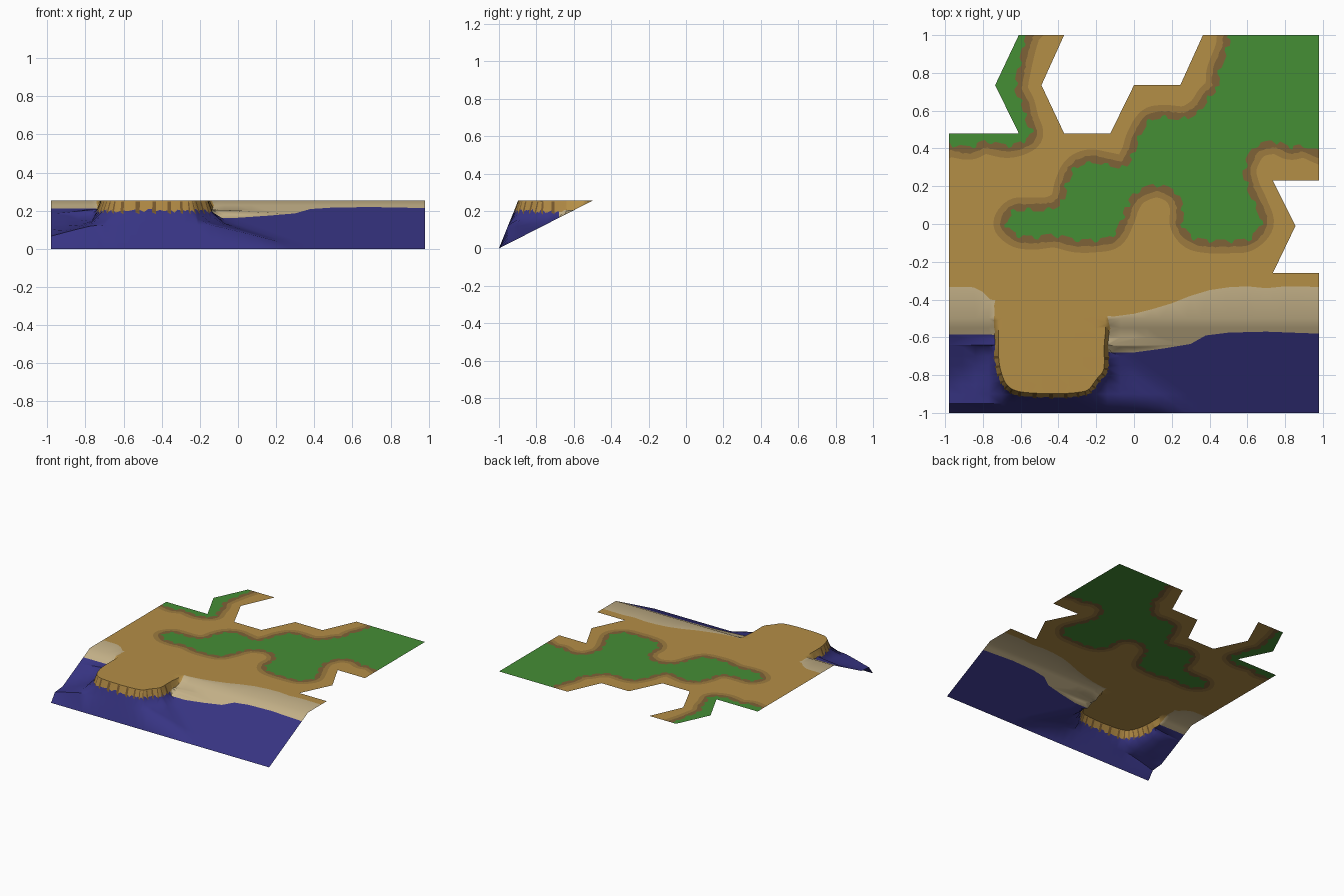
import bpy
import bmesh
import random
from mathutils import Vector
from mathutils.geometry import delaunay_2d_cdt, intersect_point_line

random.seed(4)
if "Cube" in bpy.data.objects:
    bpy.data.objects.remove(bpy.data.objects["Cube"], do_unlink=True)

TOP = .255

# Flat colours
PALETTE = {
    "tan_earth": (180, 142, 70), "pale_sand": (196, 177, 136),
    "blue_water": (55, 52, 131), "cream_rock": (222, 190, 124),
    "cliff_rock": (172, 134, 66), "cliff_crack": (116, 86, 44),
    "mid_brown": (157, 123, 63), "dark_brown": (126, 98, 55),
    "green_grass": (69, 142, 53),
}
NAMES = list(PALETTE)


def make_material(name):
    colour = [((c / 255 + .055) / 1.055) ** 2.4 for c in PALETTE[name]] + [1]
    mat = bpy.data.materials.new(name)
    mat.use_nodes = True
    mat.diffuse_color = colour
    mat.node_tree.nodes["Principled BSDF"].inputs["Base Color"].default_value = colour
    return mat


# Curve helpers
def smooth_loop(points, steps=6):
    pts = [Vector(p) for p in points]
    n = len(pts)
    out = []
    for i in range(n):
        a, b, c, d = (pts[(i + k) % n] for k in (-1, 0, 1, 2))
        for s in range(steps):
            t = s / steps
            out.append(b + ((c - a) * t + (2 * a - 5 * b + 4 * c - d) * t ** 2
                            + (3 * b - a - 3 * c + d) * t ** 3) / 2)
    area = sum(p.cross(out[i - 1]) for i, p in enumerate(out))
    return out if area < 0 else out[::-1]


def shifted(loop, i, amount):
    n = len(loop)
    t = (loop[(i + 1) % n] - loop[i - 1]).normalized()
    return loop[i % n] + Vector((t.y, -t.x)) * amount


def offset_loop(loop, amount, ragged=0):
    out = []
    for i in range(len(loop)):
        p = shifted(loop, i, amount)
        if min((p - q).length for q in loop) > .9 * abs(amount):
            out.append(shifted(loop, i, amount + random.uniform(-ragged, ragged)))
    return out


def inside(p, loop):
    hit = False
    for i, b in enumerate(loop):
        a = loop[i - 1]
        if (a.y > p.y) != (b.y > p.y):
            if p.x < a.x + (b.x - a.x) * (p.y - a.y) / (b.y - a.y):
                hit = not hit
    return hit


def distance(p, loop):
    best = 9
    for i, b in enumerate(loop):
        a = loop[i - 1]
        q, t = intersect_point_line(p, a, b)
        q = a if t < 0 else b if t > 1 else q
        best = min(best, (p - q.to_2d()).length)
    return best


# Outer edge of the land sheet
outline = [Vector(p) for p in (
    (-.98, -1), (.98, -1), (.98, -.26), (.735, -.26), (.855, -.01), (.735, .23),
    (.98, .23), (.98, 1), (.365, 1), (.245, .735), (0, .735), (-.125, .48),
    (-.37, .48), (-.49, .735), (-.37, 1), (-.61, 1), (-.735, .735), (-.61, .48),
    (-.98, .48))]

# Shore bands, each closed far below the front edge
floor = [(1.1, -1.1), (-1.1, -1.1)]
sand = [Vector(p) for p in [
    (-1.1, -.33), (-.85, -.335), (-.8, -.36), (-.76, -.4), (-.11, -.49), (0, -.475),
    (.1, -.45), (.2, -.42), (.3, -.38), (.4, -.35), (.5, -.335), (.6, -.33),
    (.7, -.34), (.8, -.33), (1.1, -.335)] + floor]
water = [Vector(p) for p in [
    (-1.1, -.585), (-.76, -.585), (-.12, -.68), (0, -.68), (.15, -.66), (.3, -.635),
    (.38, -.59), (.5, -.575), (.7, -.57), (1.1, -.585)] + floor]

# Raised headland
headland = smooth_loop([
    (-.755, -.4), (-.757, -.55), (-.757, -.7), (-.74, -.8), (-.7, -.88), (-.62, -.925),
    (-.45, -.938), (-.3, -.932), (-.22, -.91), (-.17, -.85), (-.122, -.78), (-.118, -.65),
    (-.115, -.5), (-.2, -.38), (-.45, -.35), (-.68, -.36)], 8)

# Grass patches
main_grass = smooth_loop([
    (.53, 1.1), (.51, 1), (.5, .93), (.455, .81), (.445, .72), (.4, .67), (.35, .6),
    (.27, .555), (.165, .56), (.085, .545), (.03, .46), (0, .37), (-.05, .3),
    (-.14, .31), (-.235, .325), (-.31, .29), (-.35, .21), (-.375, .12), (-.445, .075),
    (-.55, .07), (-.63, .065), (-.675, 0), (-.615, -.055), (-.525, -.065),
    (-.42, -.055), (-.31, -.08), (-.21, -.08), (-.115, -.06), (-.065, .03), (-.04, .1),
    (.01, .17), (.12, .21), (.22, .17), (.26, .09), (.26, 0), (.31, -.065), (.4, -.085),
    (.5, -.085), (.6, -.075), (.67, 0), (.64, .1), (.595, .2), (.58, .3), (.64, .41),
    (.745, .44), (.825, .41), (.9, .42), (1.1, .42), (1.1, 1.1)])
corner_grass = smooth_loop([
    (-.55, 1.1), (-.57, 1), (-.59, .93), (-.615, .82), (-.63, .715), (-.595, .635),
    (-.575, .555), (-.55, .475), (-.6, .435), (-.68, .42), (-.79, .44), (-.87, .41),
    (-.975, .425), (-1.1, .43), (-1.1, 1.1)])

# Painted layers, later ones lie over earlier ones
layers = [(sand, "pale_sand"), (water, "blue_water"),
          (offset_loop(headland, 0, .006), "cream_rock"),
          (offset_loop(headland, -.019, .004), "cliff_rock")]
for i in range(0, len(headland), 4):
    if headland[i].y < -.66:
        crack = [shifted(headland, i + k, d)
                 for k, d in ((0, -.016), (1, -.012), (1, -.038), (0, -.038))]
        layers.append((crack, "cliff_crack"))
layers.append((offset_loop(headland, -.04), "tan_earth"))
for grass in (main_grass, corner_grass):
    tufts = [shifted(grass, i, random.uniform(.008, .02) if i % 6 < 2 else -.004)
             for i in range(len(grass))]
    layers += [(offset_loop(grass, .07), "mid_brown"),
               (offset_loop(grass, .036, .004), "dark_brown"),
               (tufts, "green_grass")]


def height(p):
    if p.y > -.5:
        return TOP
    slope = TOP * 2 * (p.y + 1)
    d = distance(p, headland)
    if inside(p, headland):
        rise = .15 + (TOP - .15) * min(d / .04, 1)
    else:
        rise = .15 - .3 * d
    return max(0, slope, min(rise, 2.5 * (p.y + 1), TOP))


# Cut the sheet along every layer boundary
points, edges = [], []


def add_path(path, closed=True):
    start = len(points)
    points.extend(path)
    n = len(path)
    edges.extend((start + i, start + (i + 1) % n) for i in range(n if closed else n - 1))


add_path(outline)
for loop, _ in layers:
    add_path(loop)
for y in (-.5, -.64):
    add_path([Vector((-.98, y)), Vector((.98, y))], False)
for row in range(11):
    for col in range(29):
        points.append(Vector((-.98 + .07 * col, -1 + .05 * row)))

flat, _, tris, *_ = delaunay_2d_cdt(points, edges, [], 0, 1e-5)

bm = bmesh.new()
verts = [bm.verts.new((p.x, p.y, height(p))) for p in flat]
for tri in tris:
    centre = sum((flat[i] for i in tri), Vector((0, 0))) / len(tri)
    if not inside(centre, outline):
        continue
    name = "tan_earth"
    for loop, colour in layers:
        if inside(centre, loop):
            name = colour
    if centre.y > -.64 and name in ("cream_rock", "cliff_rock", "cliff_crack"):
        name = "tan_earth"
    face = bm.faces.new([verts[i] for i in tri])
    face.material_index = NAMES.index(name)
    face.normal_update()
    if face.normal.z < 0:
        face.normal_flip()
bmesh.ops.delete(bm, geom=[v for v in bm.verts if not v.link_faces], context='VERTS')

mesh = bpy.data.meshes.new("coast_terrain")
bm.to_mesh(mesh)
bm.free()
for name in NAMES:
    mesh.materials.append(make_material(name))
terrain = bpy.data.objects.new("coast_terrain", mesh)
bpy.context.collection.objects.link(terrain)
bpy.context.view_layer.objects.active = terrain
terrain.select_set(True)
bpy.ops.object.shade_smooth_by_angle(angle=.9)
